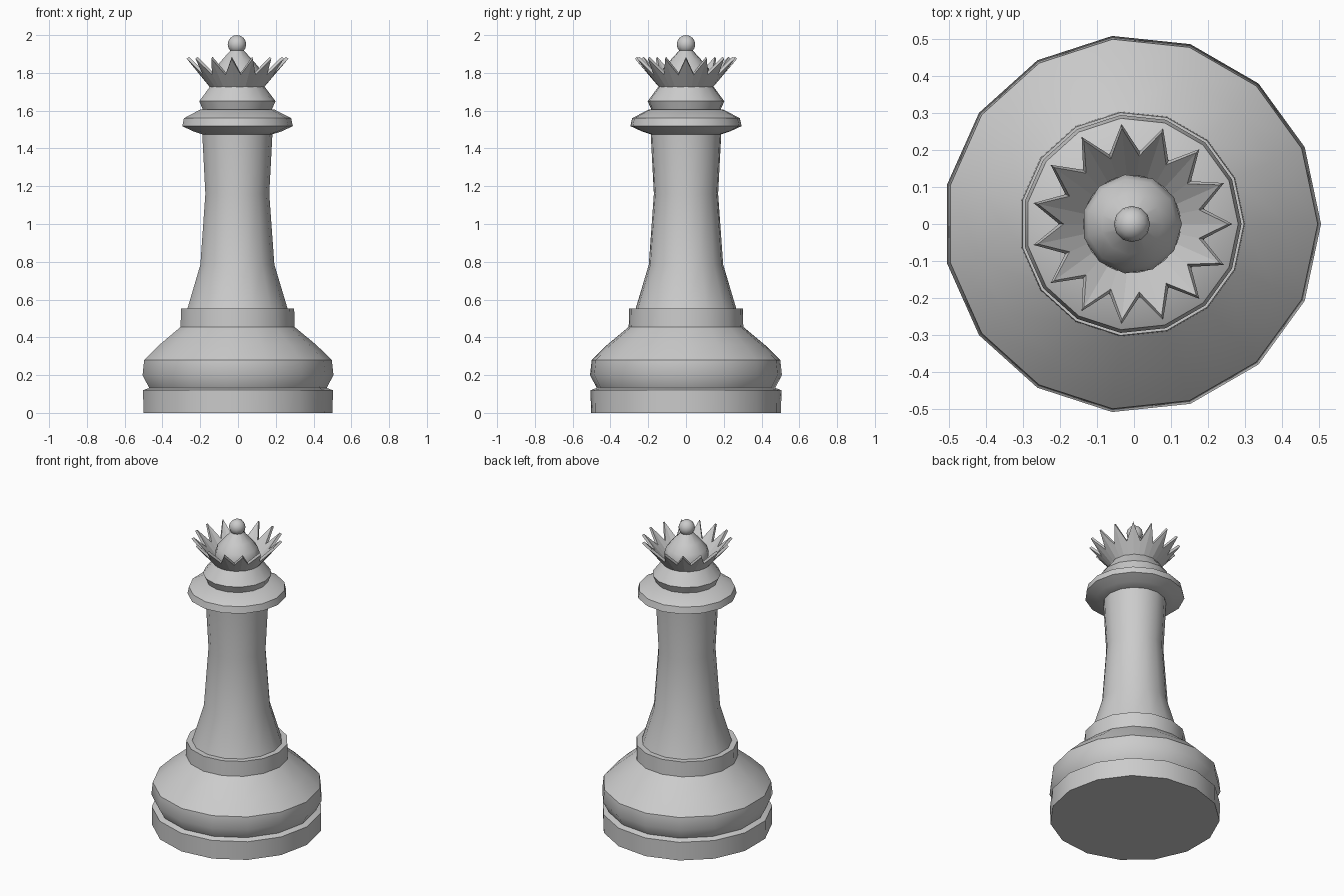
import bpy, bmesh, math

if "Cube" in bpy.data.objects:
    bpy.data.objects.remove(bpy.data.objects["Cube"])

SIDES = 15
CX = -0.0055  # odd-sided rings sit slightly off so the bounds are centred


def ring(bm, r, z, n):
    return [bm.verts.new((CX + r * math.cos(2 * math.pi * i / n),
                          r * math.sin(2 * math.pi * i / n), z)) for i in range(n)]


def bridge(bm, a, b):
    n = len(a)
    for i in range(n):
        j = (i + 1) % n
        bm.faces.new((a[i], a[j], b[j], b[i]))


def finish(bm, name):
    bm.normal_update()
    me = bpy.data.meshes.new(name)
    bm.to_mesh(me)
    bm.free()
    ob = bpy.data.objects.new(name, me)
    bpy.context.collection.objects.link(ob)
    return ob


def smooth(ob, deg=35):
    bpy.ops.object.select_all(action='DESELECT')
    ob.select_set(True)
    bpy.context.view_layer.objects.active = ob
    bpy.ops.object.shade_smooth_by_angle(angle=math.radians(deg))


def lathe(name, profile, n=SIDES):
    bm = bmesh.new()
    rings = [ring(bm, r, z, n) for r, z in profile]
    for a, b in zip(rings, rings[1:]):
        bridge(bm, a, b)
    bm.faces.new(rings[0][::-1])
    bm.faces.new(rings[-1])
    ob = finish(bm, name)
    smooth(ob)
    return ob


# Foot, bulging base and step
lathe("base", [(0.506, 0), (0.508, 0.12), (0.475, 0.132), (0.511, 0.2),
               (0.502, 0.28), (0.42, 0.36), (0.305, 0.455), (0.303, 0.552)])

# Tapered column
lathe("column", [(0.27, 0.545), (0.198, 0.785), (0.171, 1.16), (0.188, 1.48)])

# Flared collar
lathe("collar", [(0.188, 1.475), (0.235, 1.49), (0.296, 1.518),
                 (0.287, 1.56), (0.2, 1.605)])

# Head below the crown
lathe("head", [(0.182, 1.60), (0.204, 1.65), (0.144, 1.73)])

# Pointed crown: alternating tips and valleys, with wall thickness
bm = bmesh.new()
lower = ring(bm, 0.144, 1.725, SIDES * 2)
upper = ring(bm, 1.0, 0, SIDES * 2)
for i, v in enumerate(upper):
    r, z = (0.272, 1.875) if i % 2 == 0 else (0.197, 1.79)
    v.co = (CX + (v.co.x - CX) * r, v.co.y * r, z)
bridge(bm, lower, upper)
crown = finish(bm, "crown")
mod = crown.modifiers.new("wall", 'SOLIDIFY')
mod.thickness = 0.016
mod.offset = -1

# Dome inside the crown
lathe("dome", [(0.13, 1.725), (0.135, 1.78), (0.122, 1.822),
               (0.083, 1.868), (0.03, 1.925)], 11)

# Finial ball
bm = bmesh.new()
bmesh.ops.create_uvsphere(bm, u_segments=12, v_segments=8, radius=0.049)
bmesh.ops.translate(bm, verts=bm.verts, vec=(CX, 0, 1.951))
smooth(finish(bm, "finial_ball"), 60)
